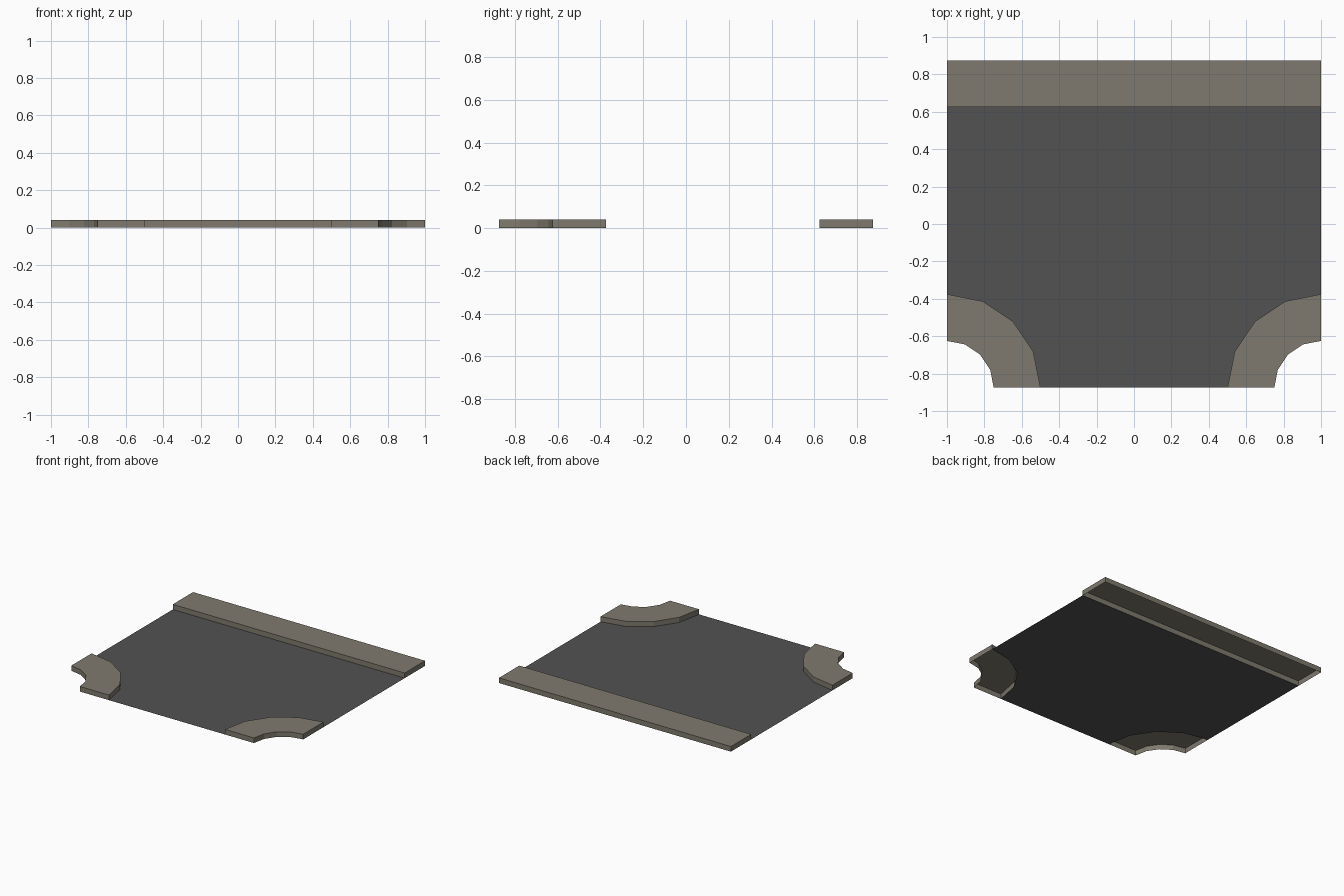
import bpy, bmesh, math

if "Cube" in bpy.data.objects:
    bpy.data.objects.remove(bpy.data.objects["Cube"])

W, D, H = 1.0, 0.875, 0.04      # half width, half depth, kerb height
R_IN, R_OUT, SEG = 0.25, 0.5, 4  # corner pavement radii


def material(name, rgb):
    m = bpy.data.materials.new(name)
    m.diffuse_color = (*rgb, 1)
    m.use_nodes = True
    m.node_tree.nodes["Principled BSDF"].inputs["Base Color"].default_value = m.diffuse_color
    return m


pavement = material("warm grey pavement", (0.212, 0.195, 0.156))
asphalt = material("dark asphalt", (0.085, 0.085, 0.085))


def arc(side, r):
    """Quarter arc around a front corner, from the front edge to the side edge."""
    pts = []
    for i in range(SEG + 1):
        a = math.pi / 2 * i / SEG
        pts.append((side * (W - r * math.cos(a)), -D + r * math.sin(a)))
    return pts


def finish(name, bm, mat):
    me = bpy.data.meshes.new(name)
    bm.to_mesh(me)
    bm.free()
    me.materials.append(mat)
    ob = bpy.data.objects.new(name, me)
    bpy.context.collection.objects.link(ob)


def kerb(name, inner, outer):
    """Raised strip between two edge lines: top and side walls, open below."""
    bm = bmesh.new()
    a = [bm.verts.new((x, y, H)) for x, y in inner]
    b = [bm.verts.new((x, y, H)) for x, y in outer]
    for i in range(len(a) - 1):
        bm.faces.new((a[i], a[i + 1], b[i + 1], b[i]))
    bmesh.ops.recalc_face_normals(bm, faces=bm.faces)
    for f in bm.faces:
        if f.normal.z < 0:
            f.normal_flip()
    # Walls wind opposite to the top face along each border edge
    for loop in [e.link_loops[0] for e in bm.edges if e.is_boundary]:
        p, q = loop.vert, loop.link_loop_next.vert
        low = [bm.verts.new((v.co.x, v.co.y, 0)) for v in (p, q)]
        bm.faces.new((q, p, low[0], low[1]))
    bmesh.ops.remove_doubles(bm, verts=bm.verts, dist=1e-5)
    finish(name, bm, pavement)


# Straight pavement along the back, rounded pavements at the front corners
kerb("back_pavement", [(-W, 0.625), (W, 0.625)], [(-W, D), (W, D)])
for side, label in ((-1, "left"), (1, "right")):
    kerb(label + "_corner_pavement", arc(side, R_IN), arc(side, R_OUT))

# Flat road surface filling the T shape between the pavements
outline = arc(1, R_OUT) + [(W, 0.625), (-W, 0.625)] + arc(-1, R_OUT)[::-1]
bm = bmesh.new()
road = bm.faces.new([bm.verts.new((x, y, 0)) for x, y in outline])
road.normal_update()
if road.normal.z < 0:
    road.normal_flip()
bmesh.ops.triangulate(bm, faces=bm.faces)
finish("road_surface", bm, asphalt)
